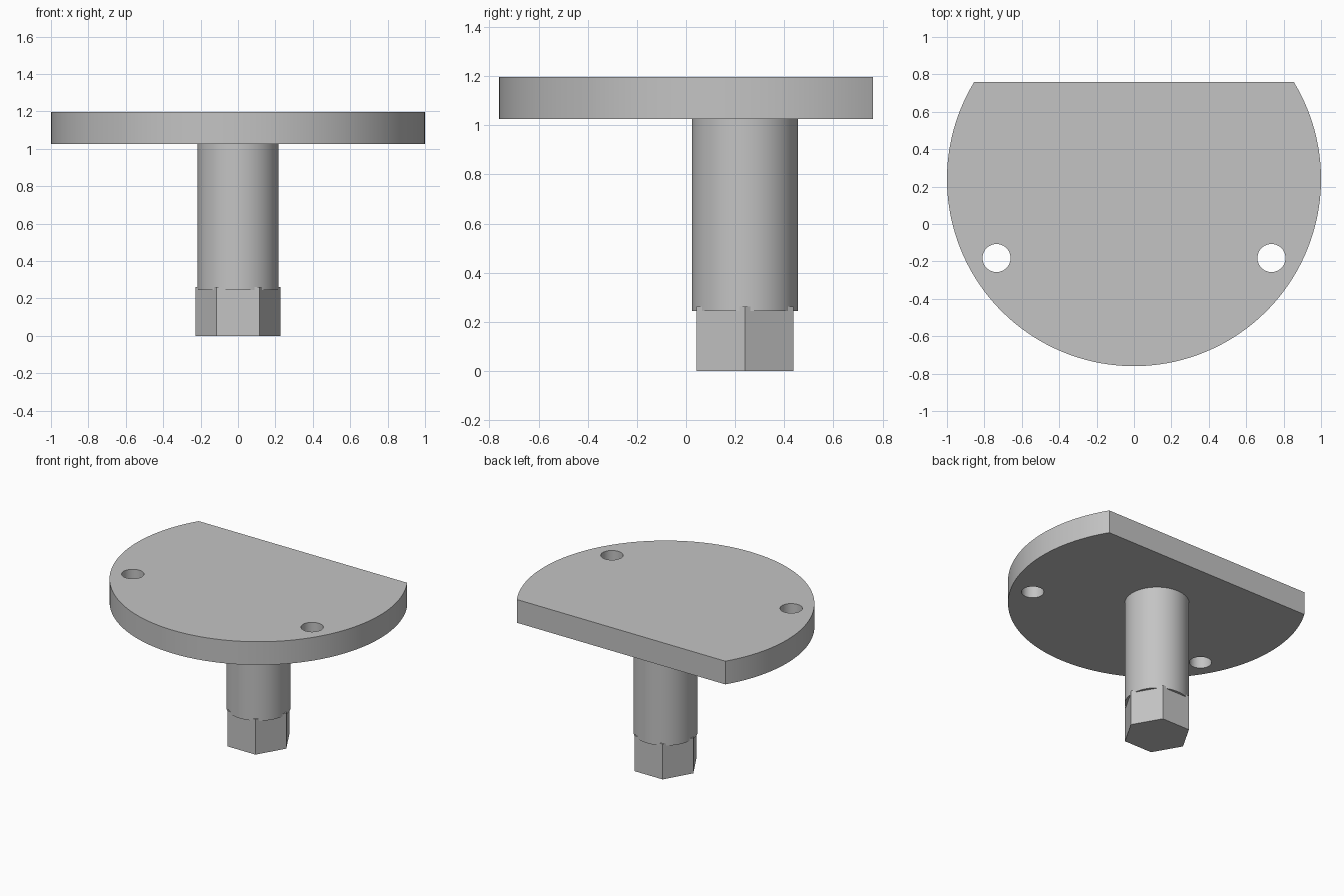
import bpy, math

cube = bpy.data.objects.get("Cube")
if cube:
    bpy.data.objects.remove(cube, do_unlink=True)

AXIS_Y = 0.24        # common axis of plate, shaft and hex
FLAT_Y = 0.76        # flat edge at the back of the plate
PLATE_Z = (1.025, 1.197)

grey = bpy.data.materials.new("grey metal")
grey.use_nodes = True
colour = (0.55, 0.55, 0.55, 1)
grey.diffuse_color = colour
grey.node_tree.nodes["Principled BSDF"].inputs["Base Color"].default_value = colour


def prism(name, outline, z0, z1):
    """Extrude a counter-clockwise outline from z0 to z1."""
    n = len(outline)
    verts = [(x, y, z) for z in (z0, z1) for x, y in outline]
    faces = [(i, (i + 1) % n, n + (i + 1) % n, n + i) for i in range(n)]
    faces += [tuple(reversed(range(n))), tuple(range(n, 2 * n))]
    mesh = bpy.data.meshes.new(name)
    mesh.from_pydata(verts, [], faces)
    mesh.materials.append(grey)
    obj = bpy.data.objects.new(name, mesh)
    bpy.context.collection.objects.link(obj)
    return obj


def arc(cx, cy, r, start, end, count):
    step = (end - start) / count
    return [(cx + r * math.cos(start + i * step), cy + r * math.sin(start + i * step))
            for i in range(count + 1)]


def circle(cx, cy, r, sides):
    return arc(cx, cy, r, 0, math.tau, sides)[:-1]


def activate(obj):
    bpy.ops.object.select_all(action='DESELECT')
    obj.select_set(True)
    bpy.context.view_layer.objects.active = obj


# Round plate with a flat back edge
flat = math.asin(FLAT_Y - AXIS_Y)
plate = prism("plate", arc(0, AXIS_Y, 1, math.pi - flat, math.tau + flat, 120), *PLATE_Z)

# Two drilled mounting holes
for side in (-1, 1):
    drill = prism("hole_cutter", circle(side * 0.735, -0.182, 0.075, 48), 0.9, 1.3)
    drill.hide_render = True
    cut = plate.modifiers.new("hole", 'BOOLEAN')
    cut.operation = 'DIFFERENCE'
    cut.solver = 'EXACT'
    cut.object = drill
    activate(plate)
    bpy.ops.object.modifier_apply(modifier=cut.name)
    bpy.data.objects.remove(drill, do_unlink=True)

# Round shaft under the plate, with hexagonal drive end
shaft = prism("shaft", circle(0, AXIS_Y, 0.216, 96), 0.245, PLATE_Z[0])
hex_end = prism("hex_end", circle(0, AXIS_Y, 0.228, 6), 0, 0.262)

for part in (plate, shaft):
    activate(part)
    bpy.ops.object.shade_smooth_by_angle(angle=math.radians(30))
